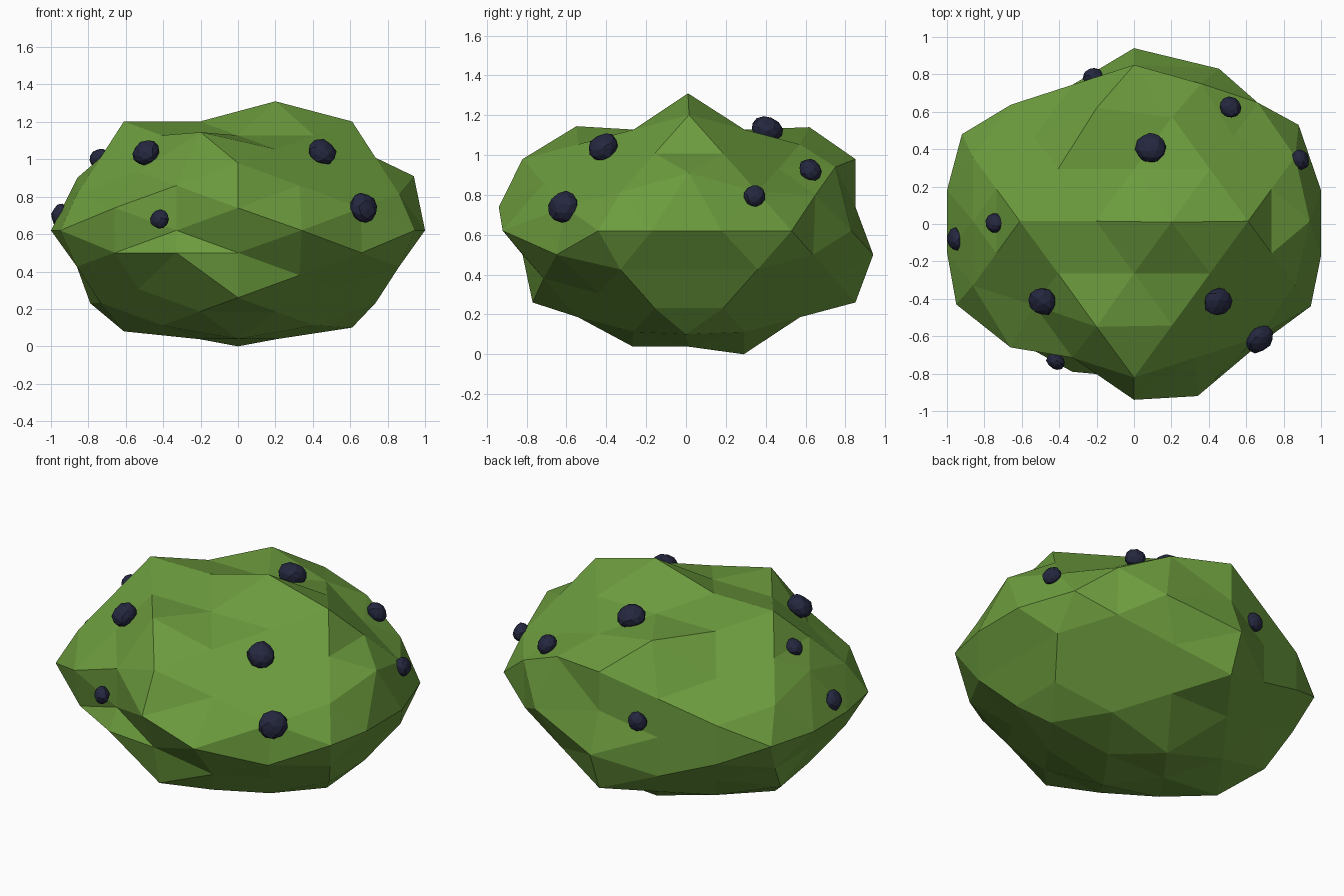
import bpy, bmesh, random
from itertools import combinations
from mathutils import Vector

if "Cube" in bpy.data.objects:
    bpy.data.objects.remove(bpy.data.objects["Cube"])

random.seed(4)


def material(name, color):
    m = bpy.data.materials.new(name)
    m.diffuse_color = (*color, 1)
    m.use_nodes = True
    m.node_tree.nodes["Principled BSDF"].inputs["Base Color"].default_value = m.diffuse_color
    return m


def add_object(name, bm, mat):
    bmesh.ops.recalc_face_normals(bm, faces=bm.faces)
    me = bpy.data.meshes.new(name)
    bm.to_mesh(me)
    bm.free()
    me.materials.append(mat)
    ob = bpy.data.objects.new(name, me)
    bpy.context.collection.objects.link(ob)
    return ob


leaf_green = material("leaf_green", (0.15, 0.33, 0.047))
berry_blue = material("berry_blue", (0.018, 0.021, 0.05))

# Bush: squashed icosahedron, every face split in nine
A, B = 0.526, 0.851
CENTRE = Vector((0, 0.015, 0.62))
SCALE = Vector((1.16, 0.982, 0.684))
corners = []
for s in (-1, 1):
    for t in (-1, 1):
        corners += [Vector((s * A, 0, t * B)), Vector((0, s * B, t * A)),
                    Vector((s * B, t * A, 0))]

bm = bmesh.new()
for p, q, r in combinations(corners, 3):
    if max((p - q).length, (q - r).length, (p - r).length) > 1.2:
        continue
    grid = {}
    for i in range(4):
        for j in range(4 - i):
            v = (p * (3 - i - j) + q * i + r * j) / 3
            grid[i, j] = bm.verts.new(v * SCALE + CENTRE)
    for i in range(3):
        for j in range(3 - i):
            bm.faces.new((grid[i, j], grid[i + 1, j], grid[i, j + 1]))
            if i + j < 2:
                bm.faces.new((grid[i + 1, j], grid[i + 1, j + 1], grid[i, j + 1]))
bmesh.ops.remove_doubles(bm, verts=bm.verts, dist=0.001)

# Lumps: the nearest bush point is pulled to each of these places
lumps = [
    (0.2, 0.01, 1.31), (-0.2, -0.55, 1.145), (-0.2, 0.62, 1.14),
    (0.94, 0.015, 0.91), (-0.86, 0.015, 0.9),
    (0, -0.94, 0.74), (0, 0.94, 0.5), (0, -0.77, 0.26),
    (0.34, -0.92, 0.62), (-0.33, -0.79, 0.5), (0.455, 0.83, 0.62),
    (0.945, -0.44, 0.62), (0.88, 0.53, 0.62), (-0.92, 0.48, 0.62), (-0.95, -0.43, 0.62),
    (1.0, 0.18, 0.62), (1.0, -0.17, 0.62), (-1.0, 0.18, 0.62), (-1.0, -0.15, 0.62),
    (-0.66, -0.66, 0.74), (0.66, -0.65, 0.5), (0.66, 0.65, 0.8), (0.36, 0.75, 0.94),
    (0, 0.29, 0.0), (0, -0.27, 0.04), (0.61, 0, 0.1), (-0.61, 0, 0.08),
    (-0.79, 0.2, 0.23),
]
bm.verts.ensure_lookup_table()
free = list(bm.verts)
for point in lumps:
    target = Vector(point)
    v = min(free, key=lambda w: (w.co - target).length)
    v.co = target
    free.remove(v)
add_object("bush", bm, leaf_green)

# Berries: faceted, a little uneven, flattened against the bush
berries = [
    (0.09, 0.405, 1.13, 0.082), (-0.49, -0.415, 1.035, 0.077), (0.45, -0.415, 1.04, 0.079),
    (0.67, -0.615, 0.74, 0.082), (-0.42, -0.735, 0.68, 0.052), (0.515, 0.625, 0.925, 0.062),
    (0.89, 0.345, 0.795, 0.056), (-0.745, 0.005, 1.01, 0.053), (-0.95, -0.08, 0.7, 0.062),
    (-0.22, 0.79, 0.71, 0.055),
]
for n, (x, y, z, radius) in enumerate(berries, 1):
    bm = bmesh.new()
    bmesh.ops.create_icosphere(bm, subdivisions=2, radius=radius)
    for v in bm.verts:
        v.co *= random.uniform(0.94, 1.06)
        v.co.z *= 0.78
    berry = add_object(f"berry_{n}", bm, berry_blue)
    outward = Vector((x, y, (z - 0.62) * 2))
    berry.rotation_euler = outward.to_track_quat('Z', 'Y').to_euler()
    berry.location = (x, y, z)
